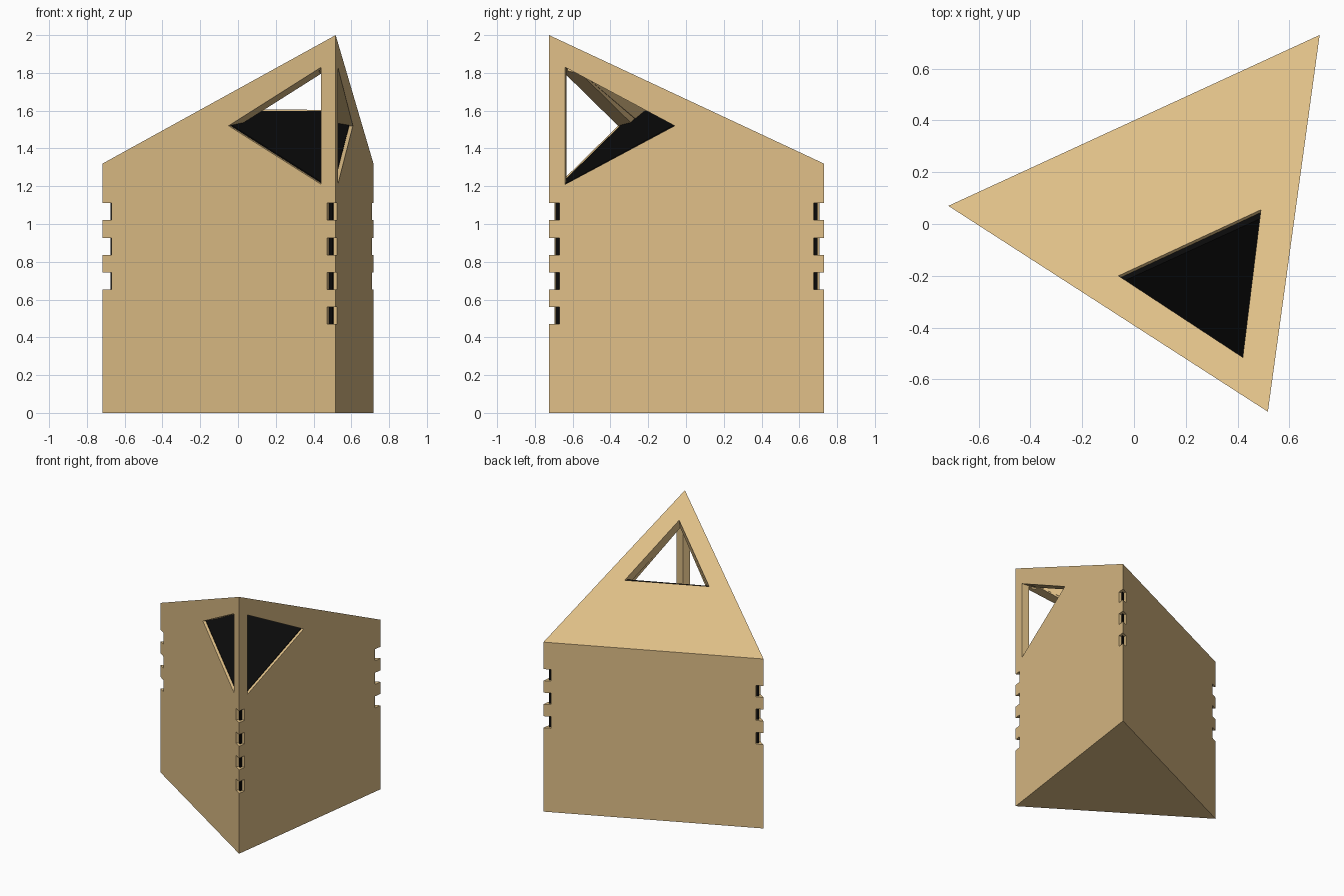
import bpy, bmesh
from mathutils import Vector as V

if "Cube" in bpy.data.objects:
    bpy.data.objects.remove(bpy.data.objects["Cube"])

# plan corners with roof heights
A, B, C = V((-0.717, 0.07, 0)), V((0.517, -0.725, 0)), V((0.717, 0.73, 0))
LOW, HIGH = 1.32, 2.0
AT, BT, CT = A + V((0, 0, LOW)), B + V((0, 0, HIGH)), C + V((0, 0, LOW))


def material(name, col):
    m = bpy.data.materials.new(name)
    m.diffuse_color = (*col, 1)
    m.use_nodes = True
    m.node_tree.nodes["Principled BSDF"].inputs["Base Color"].default_value = m.diffuse_color
    return m


def body():
    bm = bmesh.new()
    a, b, c, at, bt, ct = [bm.verts.new(p) for p in (A, B, C, AT, BT, CT)]
    for f in ((c, b, a), (at, bt, ct), (a, b, bt, at), (b, c, ct, bt), (c, a, at, ct)):
        bm.faces.new(f)
    bmesh.ops.recalc_face_normals(bm, faces=bm.faces)
    return bm


def clip(bm, point, normal):
    """Keep the part behind the plane and cap the cut."""
    bmesh.ops.bisect_plane(bm, geom=bm.verts[:] + bm.edges[:] + bm.faces[:],
                           plane_co=point, plane_no=normal, clear_outer=True)
    bmesh.ops.holes_fill(bm, edges=[e for e in bm.edges if e.is_boundary])
    bmesh.ops.recalc_face_normals(bm, faces=bm.faces)


def sweep(bm, pts, vec):
    lo = [bm.verts.new(p) for p in pts]
    hi = [bm.verts.new(p + vec) for p in pts]
    n = len(pts)
    bm.faces.new(lo)
    bm.faces.new(hi[::-1])
    for i in range(n):
        bm.faces.new((lo[i], hi[i], hi[(i + 1) % n], lo[(i + 1) % n]))
    bmesh.ops.recalc_face_normals(bm, faces=bm.faces)


def obj(name, bm, mat=None):
    me = bpy.data.meshes.new(name)
    bm.to_mesh(me)
    bm.free()
    o = bpy.data.objects.new(name, me)
    bpy.context.collection.objects.link(o)
    if mat:
        me.materials.append(mat)
    return o


def cut(target, bm):
    cutter = obj("cutter", bm)
    cutter.hide_render = True
    bpy.context.view_layer.objects.active = target
    m = target.modifiers.new("cut", 'BOOLEAN')
    m.operation, m.solver, m.object = 'DIFFERENCE', 'EXACT', cutter
    bpy.ops.object.modifier_apply(modifier=m.name)
    bpy.data.objects.remove(cutter)


up = V((0, 0, 1))
n_ab = (B - A).cross(up).normalized()
n_bc = (C - B).cross(up).normalized()
n_ca = (A - C).cross(up).normalized()
n_roof = (BT - AT).cross(CT - AT).normalized()


def on_wall(p, q, axis, val, z):
    r = p.lerp(q, (val - p[axis]) / (q[axis] - p[axis]))
    return V((r.x, r.y, z))


def on_roof(x, y):
    d = V((x, y, 0)) - AT
    return V((x, y, -(n_roof.x * d.x + n_roof.y * d.y) / n_roof.z + LOW))


# triangular openings around the high corner
win_ab = [on_wall(A, B, 0, x, z) for x, z in ((-0.05, 1.52), (0.44, 1.21), (0.44, 1.83))]
win_bc = [on_wall(B, C, 1, y, z) for y, z in ((-0.06, 1.52), (-0.64, 1.21), (-0.64, 1.83))]
win_roof = [on_roof(*p) for p in ((-0.06, -0.2), (0.42, -0.515), (0.49, 0.055))]
n_floor = (win_ab[1] - win_ab[0]).cross(win_bc[0] - win_ab[0]).normalized()
if n_floor.z < 0:
    n_floor.negate()

# outer shell
shell = obj("outer_shell", body(), material("tan", (0.73, 0.515, 0.24)))

# hollow behind the openings
hollow = body()
clip(hollow, A - n_ab * 0.1, n_ab)
clip(hollow, B - n_bc * 0.1, n_bc)
clip(hollow, AT - n_roof * 0.085, n_roof)
clip(hollow, win_ab[0] - n_floor * 0.03, -n_floor)
cut(shell, hollow)
for pts, n, depth in ((win_ab, n_ab, 0.102), (win_bc, n_bc, 0.102), (win_roof, n_roof, 0.087)):
    bm = bmesh.new()
    sweep(bm, [p + n * 0.03 for p in pts], -n * (0.03 + depth))
    cut(shell, bm)

# corner notches
notches = bmesh.new()
for p, q, r, count in ((A, B, C, 3), (B, C, A, 4), (C, A, B, 3)):
    u, v = (q - p).normalized(), (r - p).normalized()
    mid = (u + v).normalized()
    nu, nv = (u - v * u.dot(v)).normalized(), (v - u * u.dot(v)).normalized()
    s, out = 0.055, 0.03
    plan = [p - mid * 0.08, p + u * s - nv * out, p + u * s, p + mid * 0.0635,
            p + v * s, p + v * s - nu * out]
    for i in range(count):
        z = 1.02 - 0.1835 * i
        sweep(notches, [k + up * z for k in plan], up * 0.09)
cut(shell, notches)

# dark core just inside the shell
core = body()
for p, n in ((A, n_ab), (B, n_bc), (C, n_ca), (AT, n_roof), (A, -up)):
    clip(core, p - n * 0.02, n)
clip(core, win_ab[0], n_floor)
obj("dark_core", core, material("black", (0.003, 0.003, 0.003)))
